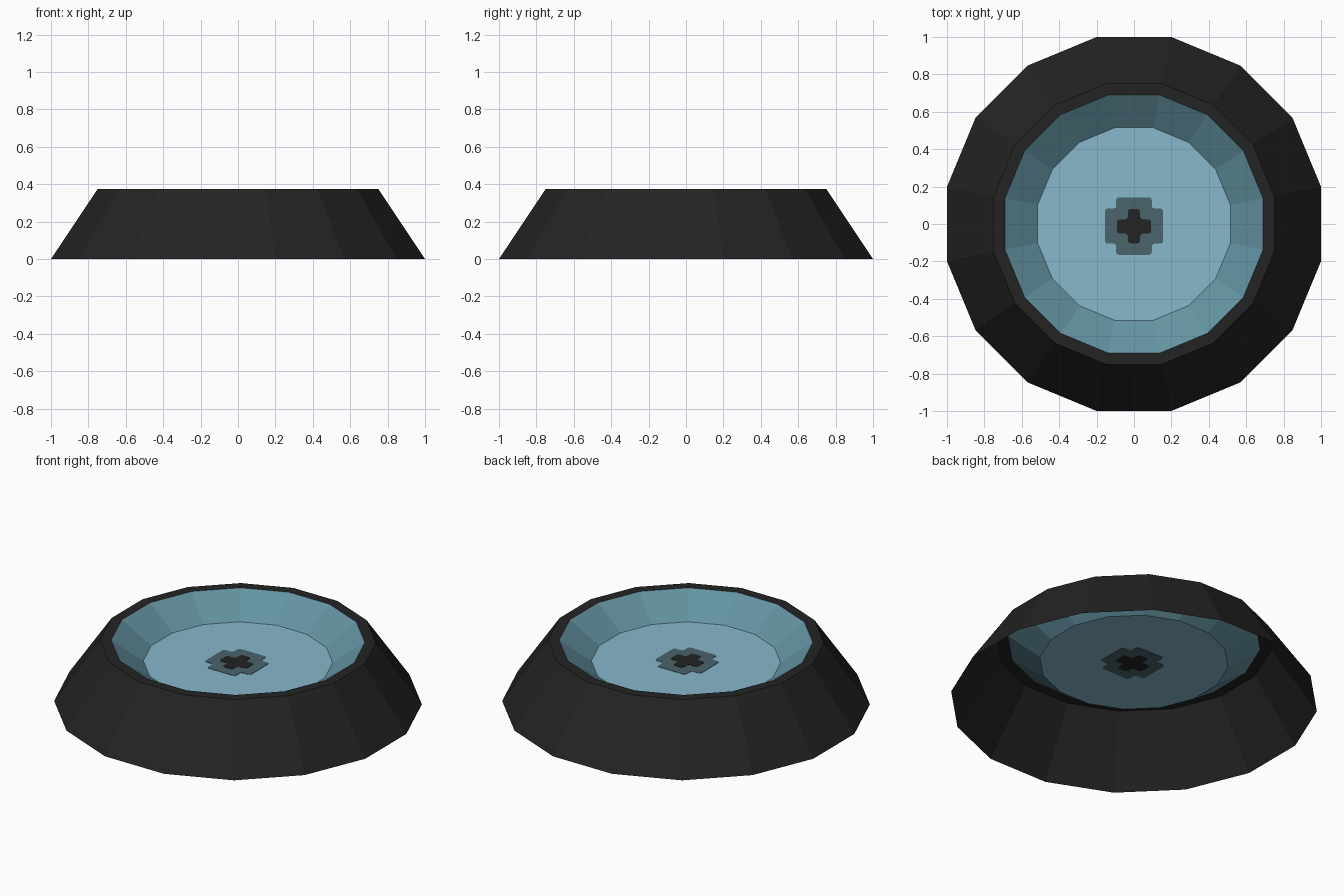
import bpy, bmesh, math

if "Cube" in bpy.data.objects:
    bpy.data.objects.remove(bpy.data.objects["Cube"])

def material(name, rgb):
    m = bpy.data.materials.new(name)
    m.diffuse_color = (*rgb, 1)
    m.use_nodes = True
    m.node_tree.nodes["Principled BSDF"].inputs["Base Color"].default_value = m.diffuse_color
    return m

black = material("matte black", (0.017, 0.017, 0.017))
teal = material("teal wall", (0.125, 0.29, 0.355))
blue = material("pale blue floor", (0.242, 0.479, 0.610))
slate = material("slate patch", (0.07, 0.125, 0.15))

SIDES = 16

def add_object(name, bm, mat):
    mesh = bpy.data.meshes.new(name)
    bm.to_mesh(mesh)
    bm.free()
    mesh.materials.append(mat)
    ob = bpy.data.objects.new(name, mesh)
    bpy.context.collection.objects.link(ob)

def lathe(name, profile, mat, cap=False):
    """Sixteen-sided surface; profile holds (half width across flats, height)."""
    bm = bmesh.new()
    rings = []
    for w, z in profile:
        r = w / math.cos(math.pi / SIDES)
        angles = [(i + 0.5) * math.tau / SIDES for i in range(SIDES)]
        rings.append([bm.verts.new((r * math.cos(a), r * math.sin(a), z)) for a in angles])
    for lo, hi in zip(rings, rings[1:]):
        for i in range(SIDES):
            j = (i + 1) % SIDES
            bm.faces.new((lo[i], lo[j], hi[j], hi[i]))
    if cap:
        bm.faces.new(rings[-1])
    add_object(name, bm, mat)

def cross(name, x_long, x_short, y_long, y_short, thick, mat):
    """Thin plus-shaped plate with softened corners, straddling the bowl floor."""
    (a, b), (c, d) = y_long, y_short
    pts = [(-x_short, a), (x_short, a), (x_short, c), (x_long, c), (x_long, d), (x_short, d),
           (x_short, b), (-x_short, b), (-x_short, d), (-x_long, d), (-x_long, c), (-x_short, c)]
    bm = bmesh.new()
    bm.faces.new([bm.verts.new((x, y, FLOOR - thick / 2)) for x, y in pts])
    bmesh.ops.bevel(bm, geom=bm.verts[:], offset=0.014, segments=2, profile=0.5, affect='VERTICES')
    new = bmesh.ops.extrude_face_region(bm, geom=bm.faces[:])["geom"]
    bmesh.ops.translate(bm, vec=(0, 0, thick), verts=[v for v in new if isinstance(v, bmesh.types.BMVert)])
    # extrusion leaves the first face in place or removes it; close the underside if needed
    bmesh.ops.holes_fill(bm, edges=[e for e in bm.edges if e.is_boundary], sides=0)
    bmesh.ops.recalc_face_normals(bm, faces=bm.faces[:])
    add_object(name, bm, mat)

FLOOR = 0.25

# Open-bottomed flared skirt with flat rim
lathe("outer_skirt", [(1.0, 0), (0.75, 0.375), (0.69, 0.375)], black)
# Recessed bowl
lathe("bowl_wall", [(0.515, FLOOR), (0.69, 0.375)], teal)
lathe("bowl_floor", [(0.515, FLOOR)], blue, cap=True)
# Plus-shaped markings in the middle of the floor
cross("outer_marking", 0.155, 0.095, (-0.165, 0.143), (-0.105, 0.083), 0.004, slate)
cross("inner_marking", 0.092, 0.033, (-0.103, 0.08), (-0.052, 0.025), 0.008, black)
